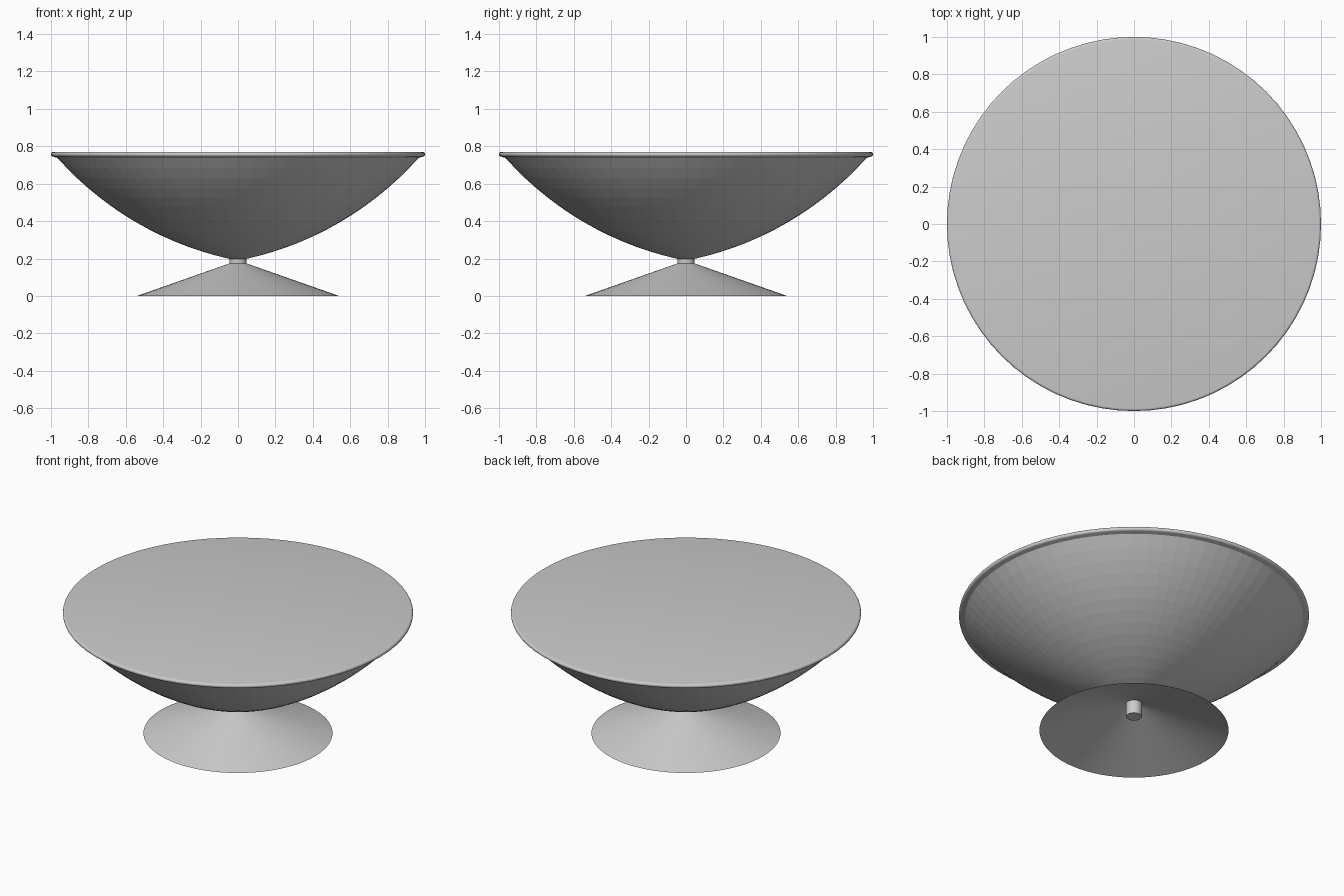
import bpy, bmesh
from math import sin, cos, radians, pi

if "Cube" in bpy.data.objects:
    bpy.data.objects.remove(bpy.data.objects["Cube"])

SIDES = 72


def lathe(name, profile, smooth=None):
    """Revolve an (r, z) profile about z; r = 0 closes the surface with a flat cap."""
    bm = bmesh.new()
    rings = []
    for r, z in profile:
        if r > 0:
            rings.append([bm.verts.new((r * cos(2 * pi * i / SIDES),
                                        r * sin(2 * pi * i / SIDES), z))
                          for i in range(SIDES)])
        else:
            rings.append([bm.verts.new((0, 0, z))] * SIDES)
    for a, b in zip(rings, rings[1:]):
        for i in range(SIDES):
            j = (i + 1) % SIDES
            loop = list(dict.fromkeys((a[i], a[j], b[j], b[i])))
            bm.faces.new(loop)
    mesh = bpy.data.meshes.new(name)
    bm.to_mesh(mesh)
    bm.free()
    obj = bpy.data.objects.new(name, mesh)
    bpy.context.collection.objects.link(obj)
    if smooth:
        bpy.ops.object.select_all(action='DESELECT')
        obj.select_set(True)
        bpy.context.view_layer.objects.active = obj
        bpy.ops.object.shade_smooth_by_angle(angle=radians(smooth))
    return obj


# Bowl: shallow arc, flat-shaded bands
STEPS, T0, T1, R = 14, radians(12.5), radians(48.3), 1.737
arc = []
for k in range(STEPS + 1):
    t = T0 + (T1 - T0) * k / STEPS
    arc.append((0.045 + R * (sin(t) - sin(T0)), 0.198 + R * (cos(T0) - cos(t))))
lathe("bowl", [(0, 0.198)] + arc)

# Rounded rim bead with the flat disc that closes the bowl
bead = [(0.987 + 0.013 * sin(a), 0.757 + 0.013 * cos(a))
        for a in (pi * (1 - k / 8) for k in range(9))]
lathe("rim_and_lid", [arc[-1]] + bead + [(0, 0.77)], 40)

# Short stem, its lower end hanging inside the hollow foot
lathe("stem", [(0, 0.09), (0.045, 0.09), (0.045, 0.2)], 40)

# Hollow conical foot, open underneath
lathe("foot", [(0.54, 0), (0.045, 0.174)], 40)
